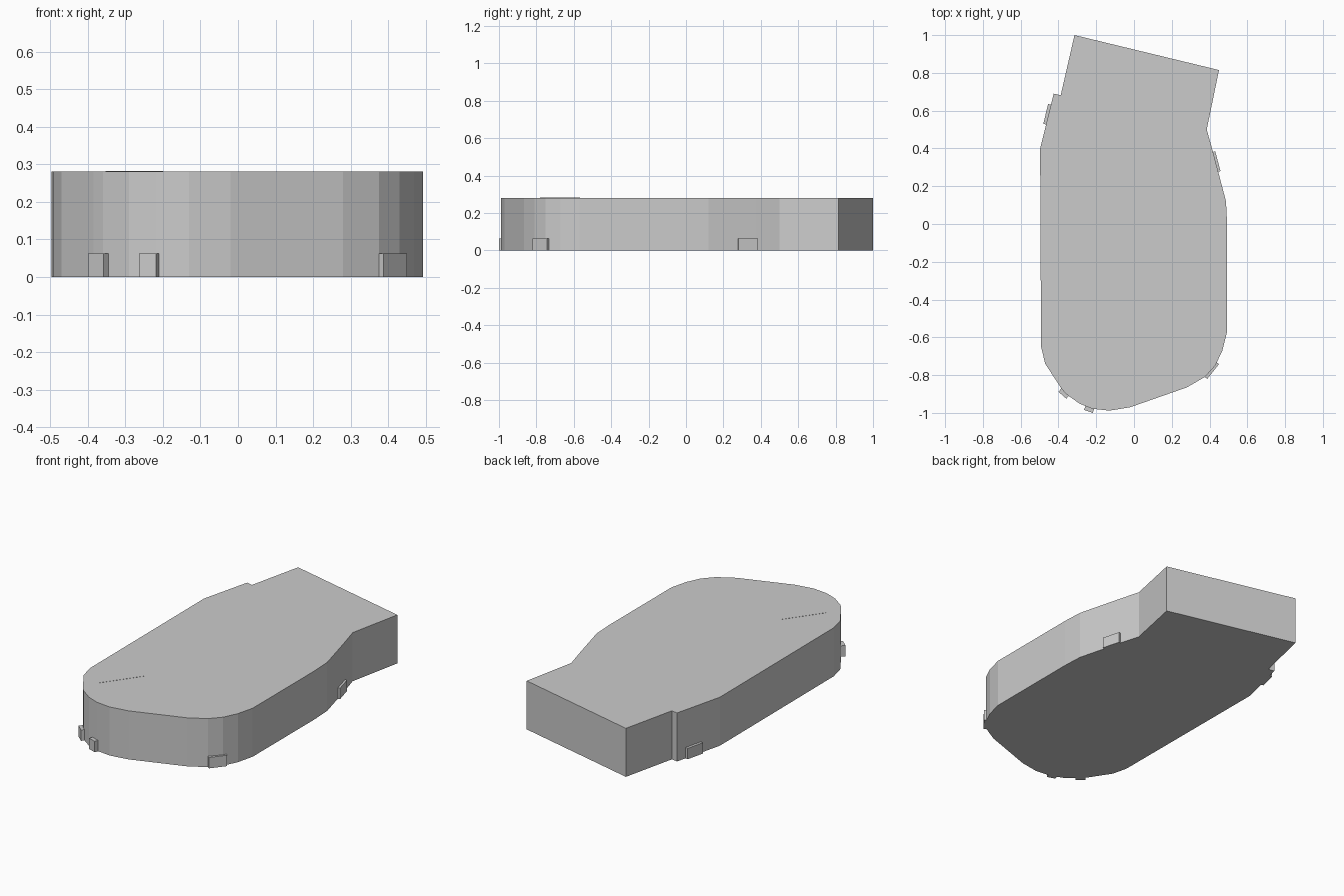
import bpy, bmesh
from mathutils import Vector

if "Cube" in bpy.data.objects:
    bpy.data.objects.remove(bpy.data.objects["Cube"])

HEIGHT = 0.281


def prism(name, outline, z0, z1):
    """Extrude a flat outline upwards into a closed solid."""
    bm = bmesh.new()
    base = bm.faces.new([bm.verts.new((x, y, z0)) for x, y in outline])
    top = bmesh.ops.extrude_face_region(bm, geom=[base], use_keep_orig=True)
    moved = [v for v in top["geom"] if isinstance(v, bmesh.types.BMVert)]
    bmesh.ops.translate(bm, verts=moved, vec=(0, 0, z1 - z0))
    bmesh.ops.recalc_face_normals(bm, faces=bm.faces)
    mesh = bpy.data.meshes.new(name)
    bm.to_mesh(mesh)
    bm.free()
    obj = bpy.data.objects.new(name, mesh)
    bpy.context.collection.objects.link(obj)
    return obj


def slab(name, a, b, depth, z0, z1):
    """Box whose outer face runs from a to b, going inwards (left of a-b)."""
    a, b = Vector(a), Vector(b)
    d = (b - a).normalized()
    inward = Vector((-d.y, d.x)) * depth
    return prism(name, [a, b, b + inward, a + inward], z0, z1)


# Main building block: rounded front, angled square back
prism("building_body", [
    (-0.315, 1.0), (-0.388, 0.682), (-0.425, 0.69), (-0.497, 0.40),
    (-0.492, -0.65), (-0.47, -0.74), (-0.385, -0.87), (-0.36, -0.90),
    (-0.29, -0.95), (-0.22, -0.978), (-0.13, -0.988), (-0.02, -0.97),
    (0.28, -0.865), (0.375, -0.81), (0.43, -0.75), (0.468, -0.67),
    (0.493, -0.57), (0.493, 0.0), (0.487, 0.12), (0.42, 0.375),
    (0.385, 0.50), (0.45, 0.815)], 0, HEIGHT)

# Door blocks around the base, listed counter-clockwise
doors = [
    ("left_door", (-0.455, 0.635), (-0.48, 0.53)),
    ("front_left_door", (-0.40, -0.888), (-0.358, -0.925)),
    ("front_door", (-0.264, -0.984), (-0.218, -1.0)),
    ("front_right_door", (0.388, -0.82), (0.45, -0.742)),
    ("right_door", (0.458, 0.28), (0.43, 0.385)),
]
for name, a, b in doors:
    slab(name, a, b, 0.04, 0, 0.063)

# Barely raised seam on the roof
slab("roof_seam", (-0.35, -0.78), (-0.20, -0.57), 0.004, HEIGHT - 0.01, HEIGHT + 0.001)
